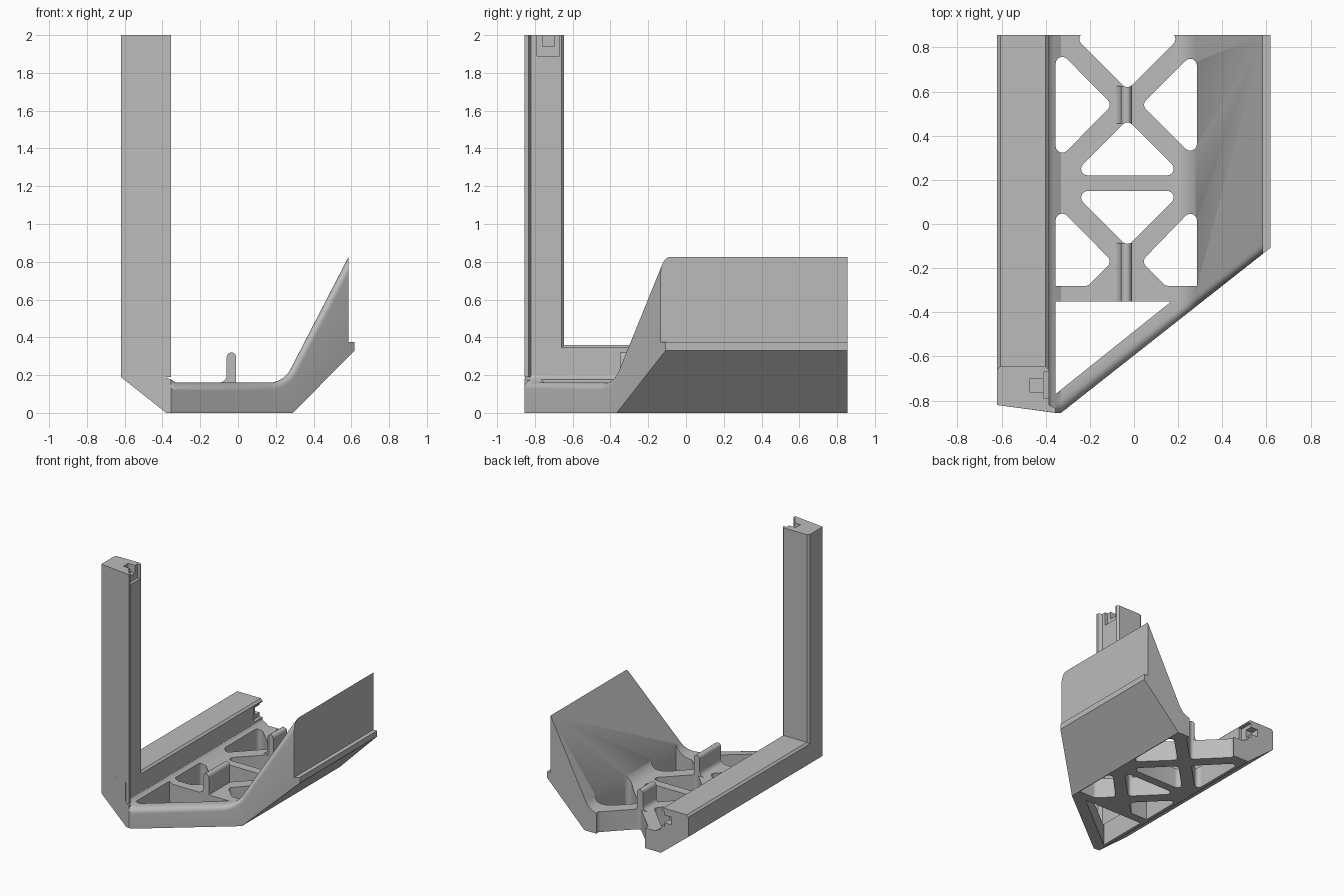
import bpy, bmesh, math
from mathutils import Vector

old = bpy.data.objects.get("Cube")
if old:
    bpy.data.objects.remove(old, do_unlink=True)

grey = bpy.data.materials.new("plain grey")
grey.use_nodes = True
grey.diffuse_color = (0.5, 0.5, 0.5, 1)
grey.node_tree.nodes["Principled BSDF"].inputs["Base Color"].default_value = grey.diffuse_color


def loft(bm, rings):
    """Skin a list of matching closed rings and cap both ends."""
    rows = [[bm.verts.new(p) for p in ring] for ring in rings]
    for a, b in zip(rows, rows[1:]):
        for i in range(len(a)):
            j = (i + 1) % len(a)
            bm.faces.new((a[i], a[j], b[j], b[i]))
    bm.faces.new(rows[0])
    bm.faces.new(rows[-1])


def make(name, *solids):
    """One object from one or more lofted solids."""
    bm = bmesh.new()
    for rings in solids:
        loft(bm, rings)
    bmesh.ops.recalc_face_normals(bm, faces=bm.faces)
    mesh = bpy.data.meshes.new(name)
    bm.to_mesh(mesh)
    bm.free()
    mesh.materials.append(grey)
    ob = bpy.data.objects.new(name, mesh)
    bpy.context.collection.objects.link(ob)
    return ob


def combine(ob, other, operation):
    """Apply a boolean and discard the helper."""
    mod = ob.modifiers.new("cut", "BOOLEAN")
    mod.operation, mod.object, mod.solver = operation, other, "EXACT"
    bpy.context.view_layer.objects.active = ob
    bpy.ops.object.modifier_apply(modifier=mod.name)
    bpy.data.objects.remove(other, do_unlink=True)


def along_z(pts, z0, z1):
    return [[(x, y, z) for x, y in pts] for z in (z0, z1)]


def along_y(pts, y0, y1):
    return [[(x, y, z) for x, z in pts] for y in (y0, y1)]


def box(x0, x1, y0, y1, z0, z1):
    return along_z([(x0, y0), (x1, y0), (x1, y1), (x0, y1)], z0, z1)


def rounded(corners, count, r=0.03):
    """Round the first few corners of a polygon."""
    pts = [Vector(c) for c in corners]
    out = []
    for i, p in enumerate(pts):
        if i >= count:
            out.append(p)
            continue
        a = (pts[i - 1] - p).normalized()
        b = (pts[(i + 1) % len(pts)] - p).normalized()
        half = a.angle(b) / 2
        centre = p + (a + b).normalized() * r / math.sin(half)
        start = (p + a * r / math.tan(half) - centre) / r
        end = (p + b * r / math.tan(half) - centre) / r
        out += [centre + start.slerp(end, k / 6) * r for k in range(7)]
    return out


# Tray: floor and sloped side wall, ending in a diagonal front with a rounded rim
LEAN, BEND, RIM, BACK = math.radians(62.7), 0.13, 0.04, 0.855


def tray_section(d):
    arc = [(0.162 + (BEND + d) * math.sin(LEAN * k / 8),
            0.29 - (BEND + d) * math.cos(LEAN * k / 8)) for k in range(9)]
    tx, tz = arc[-1]
    tip = (0.585, tz + (0.585 - tx) * math.tan(LEAN))
    return [(-0.36, 0), (-0.33, 0), (0.29, 0), (0.618, 0.33), (0.618, 0.375),
            (0.585, 0.375), tip] + arc[::-1] + [(-0.33, 0.16 - d), (-0.36, 0.18 - d)]


def diagonal(x):
    return max(-BACK, -BACK + 0.788 * (x + 0.33))


rings = []
for k in range(7):
    a = math.pi / 2 * k / 6
    shift = 1.27 * RIM * (1 - math.cos(a))
    rings.append([(x, diagonal(x) + shift, z)
                  for x, z in tray_section(RIM * (1 - math.sin(a)))])
rings.append([(x, BACK, z) for x, z in tray_section(0)])
tray = make("tray", rings)

# Upright ribs with a rounded top and a filleted foot
rib = [(-0.01, 0.1)]
rib += [(-0.035 + 0.025 * math.cos(math.pi * k / 8),
         0.295 + 0.025 * math.sin(math.pi * k / 8)) for k in range(9)]
rib += [(-0.10 + 0.04 * math.cos(math.pi / 2 * k / 5),
         0.20 - 0.04 * math.sin(math.pi / 2 * k / 5)) for k in range(6)]
rib += [(-0.10, 0.1)]
combine(tray, make("ribs", along_y(rib, -0.35, -0.085), along_y(rib, 0.455, 0.625)), "UNION")

# Lattice openings in the floor
L, R, MID = -0.355, 0.285, -0.03
holes = [
    rounded([(MID, 0.608), (0.23, 0.868), (-0.29, 0.868)], 3),
    rounded([(L, 0.80), (L, 0.28), (-0.098, 0.54)], 3),
    rounded([(R, 0.79), (0.033, 0.54), (R, 0.29)], 3),
    rounded([(MID, 0.472), (-0.282, 0.22), (0.222, 0.22)], 3),
    rounded([(MID, -0.102), (0.222, 0.15), (-0.282, 0.15)], 3),
    rounded([(-0.208, -0.28), (-0.098, -0.17), (L, 0.09), (L, -0.28)], 3),
    rounded([(0.143, -0.28), (0.033, -0.17), (R, 0.09), (R, -0.28)], 3),
    [(L, -0.35), (L, -0.77), (0.17, -0.35)],
]
combine(tray, make("openings", *[along_z(h, -0.5, 1) for h in holes]), "DIFFERENCE")

# Side frame: long beam and tall post meeting at the front corner
beam = [(-0.38, 0), (L, 0), (L, 0.175), (-0.375, 0.185), (-0.385, 0.20), (-0.385, 0.345),
        (-0.40, 0.36), (-0.605, 0.36), (-0.62, 0.345), (-0.62, 0.19)]
front = [(x, -0.82 - 0.035 * (x + 0.62) / 0.26, z) for x, z in beam]
frame = make("side_frame", [front, [(x, BACK, z) for x, z in beam]])
post = [(-0.62, -0.82), (L, -0.855), (L, -0.835), (-0.385, -0.82), (-0.385, -0.66),
        (-0.40, -0.645), (-0.605, -0.645), (-0.62, -0.66)]
combine(frame, make("post", along_z(post, 0.19, 2)), "UNION")

# Stepped connector slots in the free ends of post and beam
slots = make("slots",
             box(-0.41, -0.37, -0.79, -0.67, 1.89, 2.1),
             box(-0.41, -0.37, 0.745, 0.95, 0.215, 0.335))
combine(frame, slots, "DIFFERENCE")
slots = make("inner_slots",
             box(-0.47, -0.40, -0.76, -0.70, 1.94, 2.1),
             box(-0.47, -0.40, 0.795, 0.95, 0.245, 0.305))
combine(frame, slots, "DIFFERENCE")

# Smooth the curved surfaces, keep the edges crisp
for ob in (tray, frame):
    bpy.ops.object.select_all(action="DESELECT")
    ob.select_set(True)
    bpy.context.view_layer.objects.active = ob
    bpy.ops.object.shade_smooth_by_angle(angle=math.radians(30))
